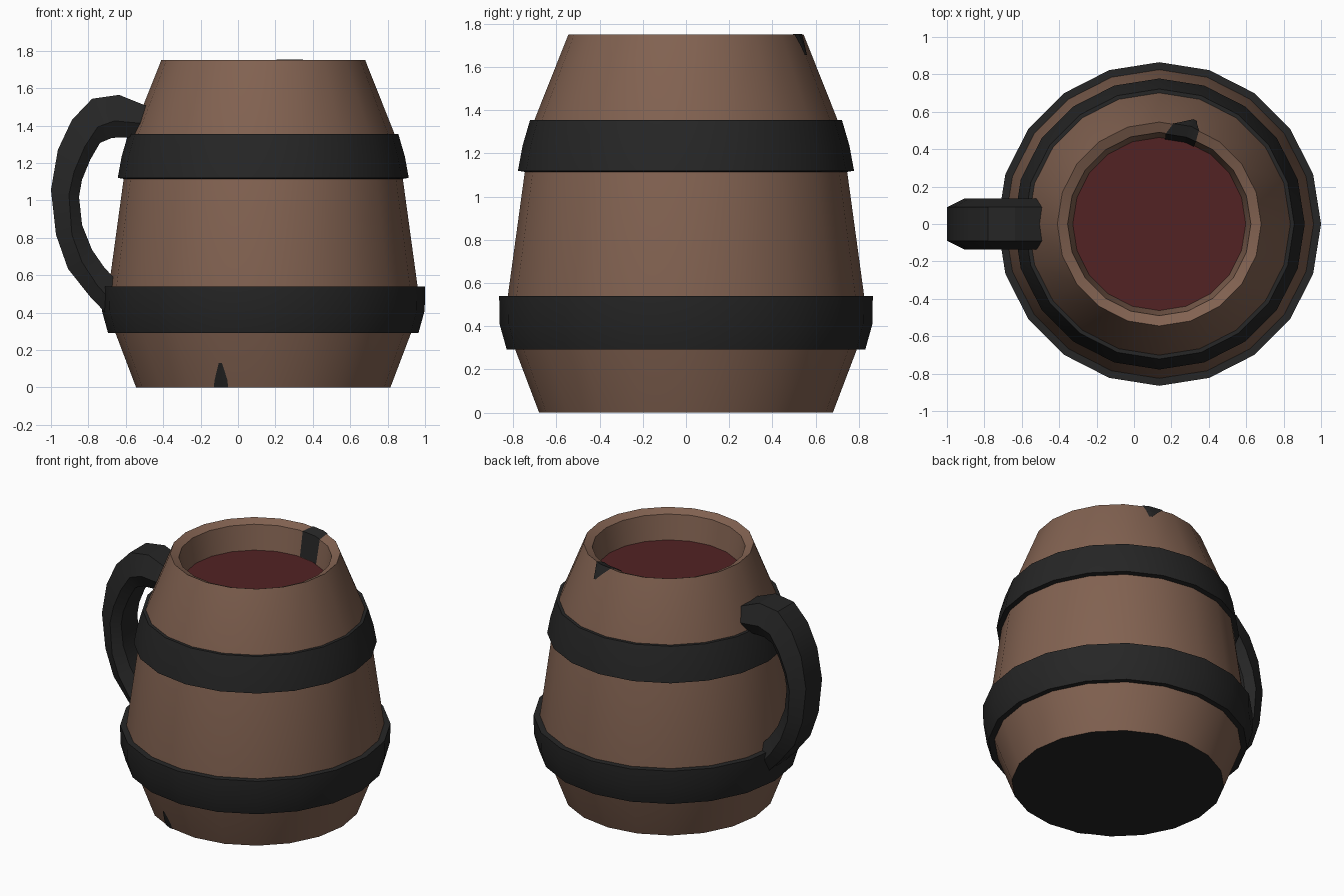
import bpy, bmesh, math

if "Cube" in bpy.data.objects:
    bpy.data.objects.remove(bpy.data.objects["Cube"])

SIDES = 20
CX = 0.135          # barrel axis is offset to balance the handle


def material(name, rgb):
    m = bpy.data.materials.new(name)
    m.diffuse_color = (*rgb, 1)
    m.use_nodes = True
    m.node_tree.nodes["Principled BSDF"].inputs["Base Color"].default_value = m.diffuse_color
    return m


WOOD = material("brown wood", (0.223, 0.122, 0.082))
IRON = material("black iron", (0.019, 0.019, 0.019))
WINE = material("dark red drink", (0.085, 0.016, 0.017))


def make(name, verts, faces, mat, smooth=None):
    me = bpy.data.meshes.new(name)
    me.from_pydata(verts, [], faces)
    me.materials.append(mat)
    ob = bpy.data.objects.new(name, me)
    bpy.context.collection.objects.link(ob)
    bm = bmesh.new()
    bm.from_mesh(me)
    bmesh.ops.recalc_face_normals(bm, faces=bm.faces)
    bm.to_mesh(me)
    bm.free()
    if smooth:
        me.shade_smooth()
        me.set_sharp_from_angle(angle=math.radians(smooth))
    return ob


def ring_point(r, z, a):
    return (CX + r * math.cos(a), r * math.sin(a), z)


def lathe(name, profile, mat, closed=False, smooth=30):
    n = len(profile)
    verts = [ring_point(r, z, 2 * math.pi * k / SIDES)
             for k in range(SIDES) for r, z in profile]
    faces = []
    for k in range(SIDES):
        a, b = k * n, (k + 1) % SIDES * n
        for i in range(n if closed else n - 1):
            j = (i + 1) % n
            faces.append((a + i, b + i, b + j, a + j))
    return make(name, verts, faces, mat, smooth)


def disc(name, r, z, mat, up):
    ob = make(name, [ring_point(r, z, 2 * math.pi * k / SIDES) for k in range(SIDES)],
              [tuple(range(SIDES))], mat)
    if (ob.data.polygons[0].normal.z > 0) != up:
        ob.data.flip_normals()
    return ob


# Barrel: outer wall, rim and inner wall down to the drink
lathe("barrel", [(0.68, 0), (0.79, 0.29), (0.825, 0.42), (0.825, 0.54), (0.747, 1.11),
                 (0.70, 1.36), (0.545, 1.75), (0.49, 1.725), (0.46, 1.54)], WOOD)
disc("barrel_bottom", 0.68, 0.0, IRON, False)
disc("drink", 0.464, 1.555, WINE, True)

# Iron hoops
lathe("lower_hoop", [(0.775, 0.295), (0.83, 0.292), (0.863, 0.41), (0.865, 0.54),
                     (0.80, 0.54)], IRON, closed=True)
lathe("upper_hoop", [(0.73, 1.112), (0.778, 1.12), (0.757, 1.235), (0.722, 1.355),
                     (0.68, 1.355)], IRON, closed=True)

# Handle: hexagonal section swept through outer, middle and inner side curves
outer = [(-.49, 1.505), (-.636, 1.564), (-.78, 1.543), (-.888, 1.43), (-.963, 1.27),
         (-1, 1.056), (-.973, .816), (-.909, .634), (-.79, .484), (-.69, .38)]
middle = [(-.50, 1.41), (-.66, 1.425), (-.75, 1.393), (-.82, 1.286), (-.877, 1.152),
          (-.904, 1.03), (-.888, .816), (-.834, .67), (-.754, .548), (-.68, .465)]
inner = [(-.51, 1.34), (-.674, 1.334), (-.738, 1.307), (-.79, 1.217), (-.834, 1.11),
         (-.85, 1.02), (-.834, .87), (-.78, .735), (-.717, .644), (-.65, .57)]
verts, faces = [], []
for o, m, i in zip(outer, middle, inner):
    for (x, z), y in ((o, .09), (m, .137), (i, .09), (i, -.09), (m, -.137), (o, -.09)):
        verts.append((x, y, z))
for s in range(len(outer) - 1):
    for k in range(6):
        a, b = s * 6 + k, s * 6 + (k + 1) % 6
        faces.append((a, b, b + 6, a + 6))
faces += [tuple(range(6)), tuple(range(len(verts) - 6, len(verts)))]
make("handle", verts, faces, IRON, 25)


# Dark stains: thin patches hugging the faceted wall; rows are (radius, z, from, to) in degrees
def stain(name, rows, steps=6):
    vs, fs = [], []
    for r, z, a0, a1 in rows:
        for k in range(steps + 1):
            d = a0 + (a1 - a0) * k / steps
            flat = math.cos(math.radians(9)) / math.cos(math.radians(d % 18 - 9))
            vs.append(ring_point(r * flat, z, math.radians(d)))
    w = steps + 1
    for j in range(len(rows) - 1):
        for k in range(steps):
            a = j * w + k
            fs.append((a, a + 1, a + w + 1, a + w))
    return make(name, vs, fs, IRON)


stain("rim_stain", [(0.589, 1.655, 70, 72), (0.572, 1.70, 69, 76), (0.549, 1.754, 67, 82),
                    (0.487, 1.73, 66, 86), (0.458, 1.56, 66, 86)])
stain("base_stain", [(0.684, 0, 247, 254), (0.70, 0.04, 248, 254), (0.722, 0.10, 250, 253),
                     (0.734, 0.13, 251, 252.5)])
